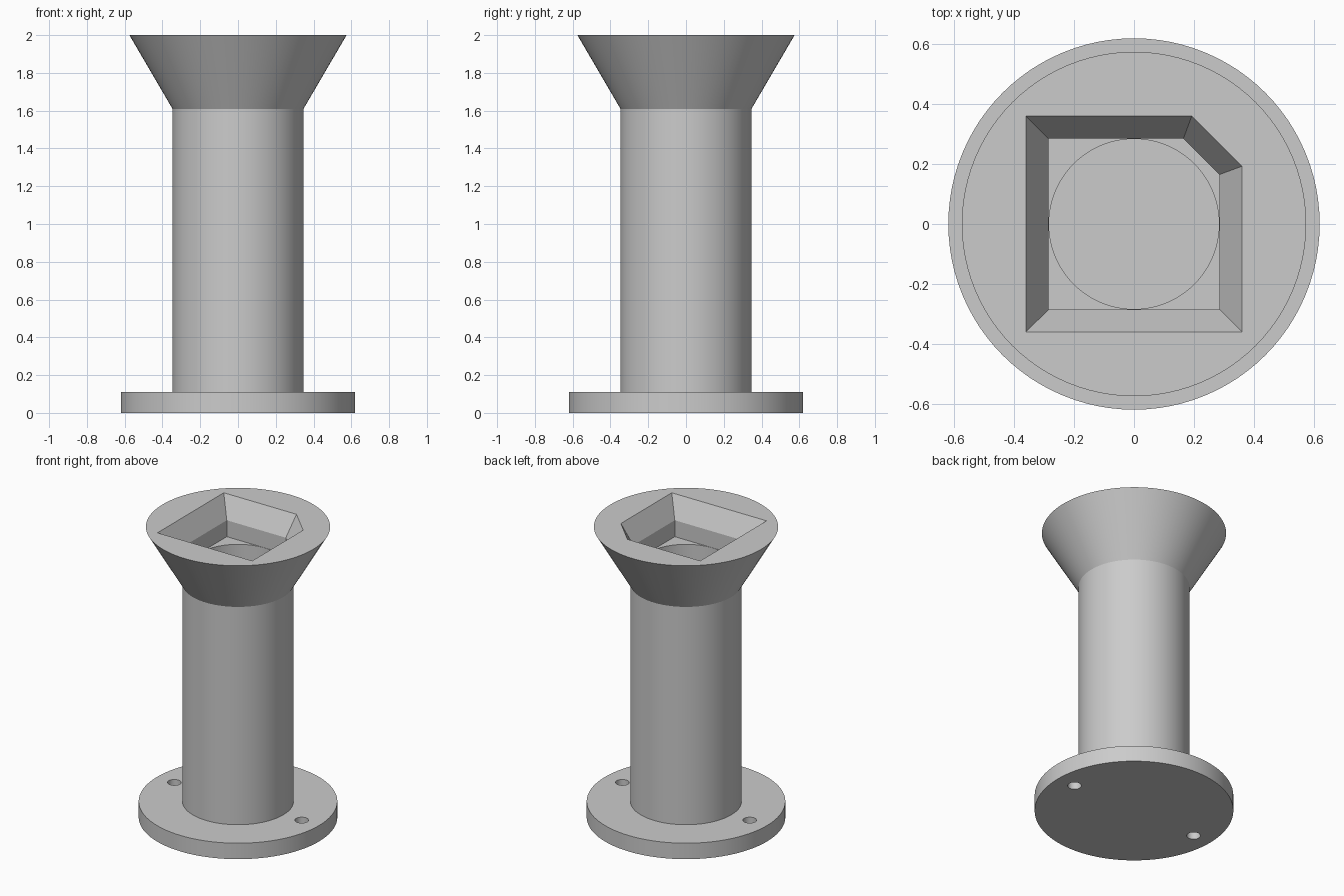
import bpy
import bmesh
import math

SEGMENTS = 96

cube = bpy.data.objects.get("Cube")
if cube:
    bpy.data.objects.remove(cube, do_unlink=True)

# Single plain grey material
grey = bpy.data.materials.new("plain_grey")
grey.use_nodes = True
colour = (0.6, 0.6, 0.6, 1)
grey.diffuse_color = colour
grey.node_tree.nodes["Principled BSDF"].inputs["Base Color"].default_value = colour


def add_object(name, bm):
    bmesh.ops.recalc_face_normals(bm, faces=bm.faces[:])
    mesh = bpy.data.meshes.new(name)
    bm.to_mesh(mesh)
    bm.free()
    mesh.materials.append(grey)
    obj = bpy.data.objects.new(name, mesh)
    bpy.context.collection.objects.link(obj)
    return obj


def circle(radius, sides=SEGMENTS, centre=(0, 0)):
    step = math.tau / sides
    return [(centre[0] + radius * math.cos(i * step),
             centre[1] + radius * math.sin(i * step)) for i in range(sides)]


def cut_square(half, chamfer):
    """Square outline with its back left corner cut off."""
    return [(-half, -half), (half, -half), (half, chamfer),
            (chamfer, half), (-half, half)]


def loft(name, sections):
    """Closed solid through a stack of (outline, z) sections."""
    bm = bmesh.new()
    rings = [[bm.verts.new((x, y, z)) for x, y in outline] for outline, z in sections]
    count = len(rings[0])
    for low, high in zip(rings, rings[1:]):
        for i in range(count):
            j = (i + 1) % count
            bm.faces.new((low[i], low[j], high[j], high[i]))
    bm.faces.new(rings[0][::-1])
    bm.faces.new(rings[-1])
    return add_object(name, bm)


def carve(obj, cutters):
    """Subtract the cutters, then remove them."""
    for cutter in cutters:
        cutter.hide_render = True
        mod = obj.modifiers.new(cutter.name, "BOOLEAN")
        mod.operation = "DIFFERENCE"
        mod.solver = "EXACT"
        mod.object = cutter
    graph = bpy.context.evaluated_depsgraph_get()
    mesh = bpy.data.meshes.new_from_object(obj.evaluated_get(graph))
    obj.modifiers.clear()
    obj.data = mesh
    for cutter in cutters:
        bpy.data.objects.remove(cutter, do_unlink=True)


# Round foot with two screw holes
base_plate = loft("base_plate", [(circle(0.62), 0), (circle(0.62), 0.11)])
carve(base_plate, [
    loft("screw_hole", [(circle(0.043, 32, (side * 0.485, 0)), z) for z in (-0.1, 0.3)])
    for side in (-1, 1)])

# Column widening into a flared head
column = loft("flared_column", [(circle(0.347), 0.11), (circle(0.347), 1.61),
                                (circle(0.575), 2)])

# Tapered socket in the head, opening into a round bore
socket = loft("socket_cutter", [
    (cut_square(0.285, 0.165), 1.747), (cut_square(0.285, 0.165), 1.86),
    (cut_square(0.361, 0.193), 2), (cut_square(0.361, 0.193), 2.1)])
bore = loft("bore_cutter", [(circle(0.284), 0.05), (circle(0.284), 1.8)])
carve(column, [socket, bore])

# Smooth round walls, crisp edges
for obj in (base_plate, column):
    bpy.ops.object.select_all(action="DESELECT")
    obj.select_set(True)
    bpy.context.view_layer.objects.active = obj
    bpy.ops.object.shade_smooth_by_angle(angle=math.radians(25))
